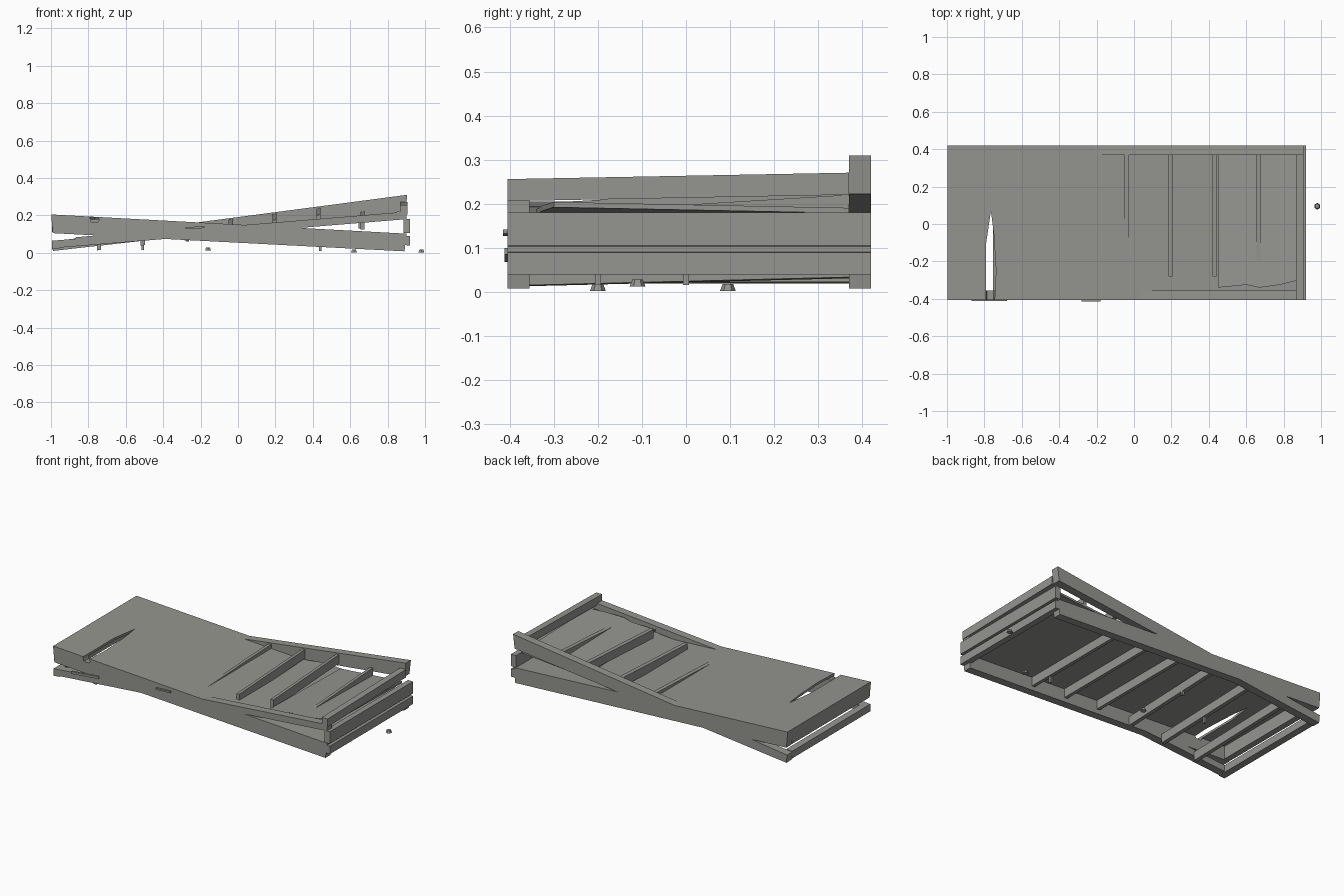
import bpy, bmesh, math

if "Cube" in bpy.data.objects:
    bpy.data.objects.remove(bpy.data.objects["Cube"])

wood = bpy.data.materials.new("weathered grey")
wood.diffuse_color = (0.3, 0.303, 0.277, 1)
wood.use_nodes = True
wood.node_tree.nodes["Principled BSDF"].inputs["Base Color"].default_value = wood.diffuse_color


def finish(name, bm):
    bmesh.ops.recalc_face_normals(bm, faces=bm.faces)
    me = bpy.data.meshes.new(name)
    bm.to_mesh(me)
    bm.free()
    me.materials.append(wood)
    ob = bpy.data.objects.new(name, me)
    bpy.context.collection.objects.link(ob)
    return ob


def slab(name, outline, top, depth):
    """Plan outline (x, y) lifted onto the sloping surface top(x, y), with a thickness."""
    bm = bmesh.new()
    up = [bm.verts.new((x, y, top(x, y))) for x, y in outline]
    low = [bm.verts.new((x, y, max(0.004, top(x, y) - depth))) for x, y in outline]
    bm.faces.new(up)
    bm.faces.new(low[::-1])
    n = len(up)
    for i in range(n):
        bm.faces.new((up[i], up[(i + 1) % n], low[(i + 1) % n], low[i]))
    return finish(name, bm)


def beam(name, x0, x1, y0, y1, top, depth):
    return slab(name, [(x0, y0), (x1, y0), (x1, y1), (x0, y1)], top, depth)


def profile(name, pts, y0, y1):
    """Front profile (x, z) run from y0 to y1."""
    bm = bmesh.new()
    f = bm.faces.new([bm.verts.new((x, y0, z)) for x, z in pts])
    r = bmesh.ops.extrude_face_region(bm, geom=[f])
    bmesh.ops.translate(bm, vec=(0, y1 - y0, 0),
                        verts=[v for v in r["geom"] if isinstance(v, bmesh.types.BMVert)])
    return finish(name, bm)


# sloping surfaces of the two crossed frames
def a_top(x, y):
    return 0.205 - 0.054 * (x + 1)


def b_top(x, y):
    t = (y + 0.4) / 0.82
    left, right = 0.045 + 0.015 * t, 0.255 + 0.055 * t
    return left + (right - left) * (x + 1) / 1.92


def c_top(x, y):
    return 0.05 + 0.083 * (x + 1) - 0.02 * (y + 0.4)


def front_top(x, y):
    return 0.064 + 0.082 * (x + 1)


def below(f, d):
    return lambda x, y: f(x, y) - d


Y0, Y1, W = -0.405, 0.42, 0.05
STUDS = [0.655 - 0.235 * i for i in range(7)]

# panel high on the left: sheet with a pointed split
slab("covered_panel_sheet",
     [(-0.998, Y0), (-0.79, Y0), (-0.79, -0.1), (-0.765, 0.07), (-0.75, -0.05),
      (-0.738, -0.25), (-0.745, Y0), (0.9, Y0), (0.9, Y1), (-0.998, Y1)], a_top, 0.014)
# its rails, the front one notched under the split
zt = [a_top(x, 0) - 0.014 for x in (-1, -0.79, -0.74, 0.9)]
profile("covered_panel_front_rail",
        [(-0.99, 0.105), (0.89, 0.008), (0.9, zt[3]), (-0.74, zt[2]), (-0.75, 0.165),
         (-0.785, 0.165), (-0.79, zt[1]), (-0.998, zt[0])], Y0, Y0 + W)
profile("covered_panel_back_rail",
        [(-0.99, 0.105), (0.89, 0.008), (0.9, zt[3]), (-0.998, zt[0])], Y1 - W, Y1)
beam("covered_panel_left_end", -0.995, -0.955, Y0 + W, Y1 - W, below(a_top, 0.014), 0.08)
beam("covered_panel_right_end", 0.88, 0.92, Y0, Y1, below(a_top, 0.012), 0.05)
for i, x in enumerate(STUDS[1:4]):
    beam(f"covered_panel_stud_{i}", x, x + 0.022, Y0 + W, Y1 - W, below(a_top, 0.014), 0.055)

# open frame high on the right
profile("open_frame_back_rail",
        [(-0.99, 0.01), (0.895, 0.222), (0.905, 0.31), (-0.995, 0.06)], Y1 - W, Y1)
beam("open_frame_front_rail", -0.995, 0.9, Y0, Y0 + W, front_top, 0.04)
beam("open_frame_right_end", 0.865, 0.905, Y0, Y1 - W,
     lambda x, y: 0.256 + 0.015 * (y + 0.4) / 0.8, 0.05)
beam("open_frame_left_end", -0.995, -0.955, Y0, Y1 - W, front_top, 0.045)
for i, x in enumerate(STUDS):
    drop = 0.055 if i == 0 else 0.005
    beam(f"open_frame_stud_{i}", x, x + 0.022, -0.28 if i < 4 else Y0 + W, Y1 - W,
         below(b_top, drop), 0.055)

# torn piece of backing sheet left in the last bays of the open frame
slab("torn_backing_sheet",
     [(0.45, -0.34), (0.6, -0.325), (0.67, -0.34), (0.78, -0.325),
      (0.88, -0.30), (0.88, Y1 - W), (0.45, Y1 - W)], c_top, 0.012)
beam("lower_end_post", 0.885, 0.92, Y0, Y1, lambda x, y: 0.18, 0.075)

# loose splinters along the front edge
beam("splinter_left", -0.87, -0.68, -0.412, -0.4, lambda x, y: 0.1 + 0.09 * (x + 0.68), 0.015)
beam("splinter_middle", -0.28, -0.18, -0.415, -0.4, lambda x, y: 0.137 + 0.05 * (x + 0.28), 0.01)

# bolts lying on the ground and pegs sticking down
for i, (x, y) in enumerate([(0.98, 0.095), (-0.16, -0.11), (0.62, -0.2)]):
    bm = bmesh.new()
    bmesh.ops.create_cone(bm, cap_ends=True, segments=6, radius1=0.018, radius2=0.012, depth=0.016)
    bmesh.ops.translate(bm, verts=bm.verts, vec=(x, y, 0.02 if i == 1 else 0.01))
    finish(f"bolt_{i}", bm)
for i, (x, y, z) in enumerate([(-0.51, 0, 0.015), (-0.27, 0.1, 0.06), (0.44, -0.2, 0.01), (0.65, 0.1, 0.13)]):
    beam(f"peg_{i}", x - 0.007, x + 0.007, y - 0.007, y + 0.007, lambda a, b, z=z: z + 0.04, 0.04)
